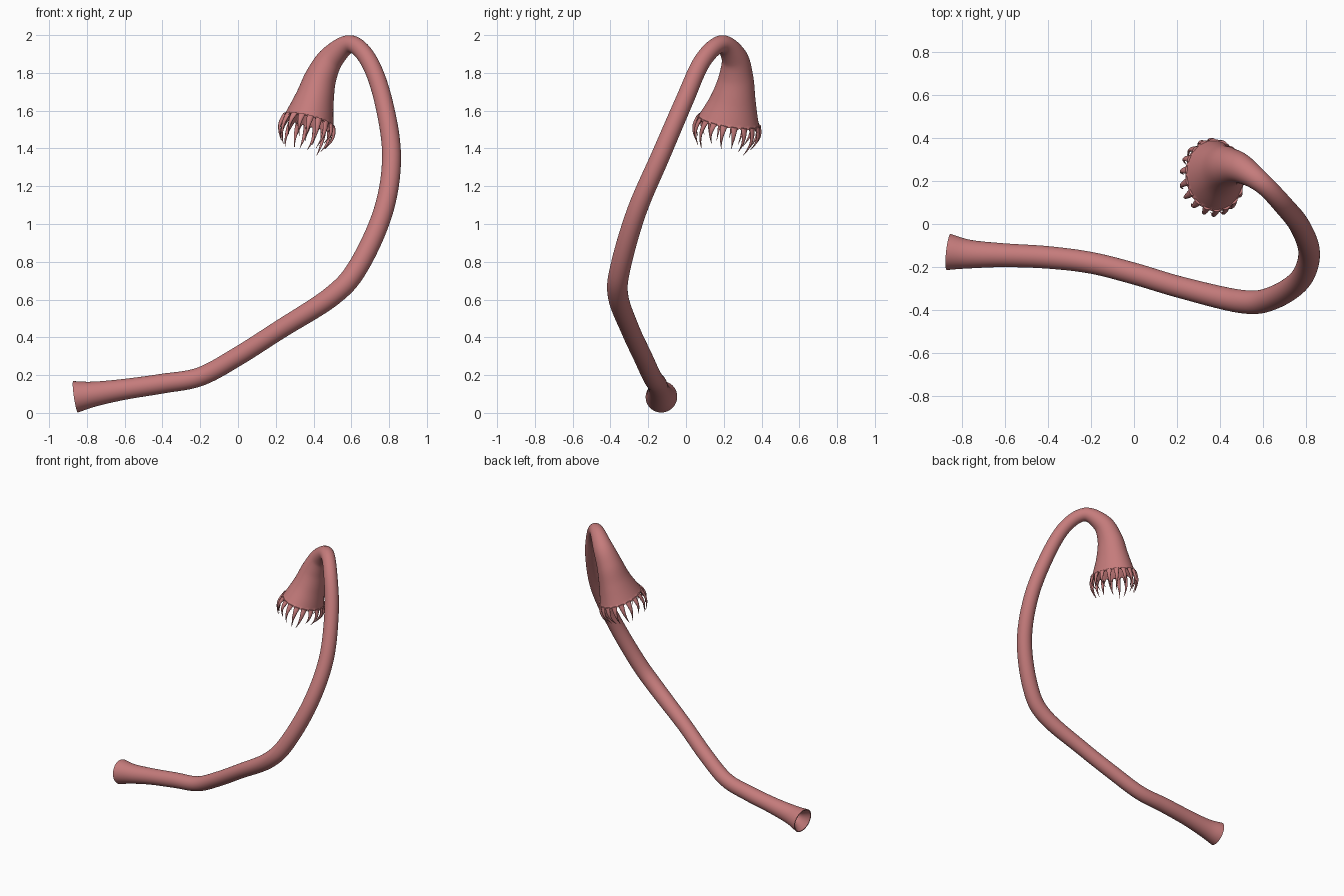
import bpy, bmesh, math, random
from mathutils import Vector

if "Cube" in bpy.data.objects:
    bpy.data.objects.remove(bpy.data.objects["Cube"])

random.seed(4)
SIDES, STEPS, TEETH = 40, 7, 18

skin = bpy.data.materials.new("pink_flesh")
skin.diffuse_color = (0.56, 0.2, 0.2, 1)
skin.use_nodes = True
skin.node_tree.nodes["Principled BSDF"].inputs["Base Color"].default_value = skin.diffuse_color

# Centre line of the stalk: x, y, z, radius
path = [Vector(p) for p in (
    (-0.86, -0.13, 0.085, 0.084), (-0.76, -0.14, 0.10, 0.066),
    (-0.60, -0.145, 0.125, 0.055), (-0.40, -0.155, 0.155, 0.052),
    (-0.20, -0.18, 0.192, 0.05), (0.0, -0.23, 0.30, 0.05),
    (0.22, -0.295, 0.44, 0.05), (0.50, -0.36, 0.62, 0.054),
    (0.64, -0.345, 0.78, 0.054), (0.77, -0.26, 1.07, 0.052),
    (0.813, -0.135, 1.36, 0.05), (0.77, -0.01, 1.65, 0.048),
    (0.695, 0.085, 1.86, 0.046), (0.60, 0.185, 1.952, 0.047),
    (0.50, 0.255, 1.885, 0.066), (0.44, 0.265, 1.78, 0.083),
    (0.405, 0.25, 1.66, 0.104), (0.37, 0.222, 1.525, 0.140))]


def spline(p, steps):
    """Catmull-Rom through all points"""
    q = [p[0] * 2 - p[1]] + p + [p[-1] * 2 - p[-2]]
    out = []
    for i in range(1, len(q) - 2):
        a, b, c, d = q[i - 1:i + 3]
        for s in range(steps):
            t = s / steps
            out.append(0.5 * (b * 2 + (c - a) * t + (a * 2 - b * 5 + c * 4 - d) * t * t
                              + (b * 3 - a - c * 3 + d) * t ** 3))
    return out + [p[-1]]


def loft(bm, rings):
    """Skin a list of rings and cap both ends"""
    vs = [[bm.verts.new(c) for c in r] for r in rings]
    for a, b in zip(vs, vs[1:]):
        n = len(a)
        for i in range(n):
            bm.faces.new((a[i], a[(i + 1) % n], b[(i + 1) % n], b[i]))
    bm.faces.new(vs[0][::-1])
    bm.faces.new(vs[-1])


def finish(bm, name):
    bmesh.ops.recalc_face_normals(bm, faces=bm.faces)
    me = bpy.data.meshes.new(name)
    bm.to_mesh(me)
    bm.free()
    ob = bpy.data.objects.new(name, me)
    bpy.context.collection.objects.link(ob)
    me.materials.append(skin)
    bpy.ops.object.select_all(action='DESELECT')
    ob.select_set(True)
    bpy.context.view_layer.objects.active = ob
    bpy.ops.object.shade_smooth_by_angle(angle=math.radians(50))
    return ob


pts = spline(path, STEPS)
N = len(pts)
pos = [p.to_3d() for p in pts]
rad = [p[3] for p in pts]

# Twist-free frames along the centre line
frames, u = [], Vector((0, 1, 0))
for i in range(N):
    t = (pos[min(i + 1, N - 1)] - pos[max(i - 1, 0)]).normalized()
    u = (u - t * u.dot(t)).normalized()
    frames.append((t, u.copy(), t.cross(u)))


def offset(i, ang, r):
    """Section offset; the bell widens front to back"""
    t, a, b = frames[i]
    o = (a * math.cos(ang) + b * math.sin(ang)) * r
    k = min(1, max(0, (i - (N - 26)) / 24))
    o.y *= 1 + 0.22 * k
    return o


def ring(i, r, arch=0):
    out = []
    for j in range(SIDES * 2):
        ang = math.pi * j / SIDES
        lift = arch * (0.5 - 0.5 * math.cos(ang * TEETH))
        out.append(pos[i] + offset(i, ang, r) - frames[i][0] * lift)
    return out


# Stalk and bell: hollow foot, outer skin, scalloped rim, hollow mouth
rings = [ring(i, r) for i, r in ((9, 0.03), (5, 0.034), (3, 0.048), (1, 0.068))]
rings.append(ring(0, rad[0] - 0.006))
rings += [ring(i, rad[i]) for i in range(N - 1)]
rings += [ring(N - 1, rad[-1], 0.022), ring(N - 1, rad[-1] - 0.012, 0.022)]
rings += [ring(i, rad[i] - 0.014) for i in range(N - 3, N - 22, -2)]
bm = bmesh.new()
loft(bm, rings)
finish(bm, "stalk_and_bell")

# Fringe of curved pointed teeth around the rim
bm = bmesh.new()
T = frames[-1][0]
for k in range(TEETH):
    ang = 2 * math.pi * k / TEETH
    o = offset(N - 1, ang, rad[-1] - 0.005)
    out = o.normalized()
    side = T.cross(out).normalized()
    length = random.uniform(0.085, 0.135)
    lean = random.uniform(-0.014, 0.014)
    rs = []
    for s in range(9):
        f = s / 8
        c = (pos[-1] + o + T * (-0.025 + (length + 0.025) * f)
             + out * (0.022 * math.sin(math.pi * f) - 0.012 * f - 0.004)
             + side * lean * f * f)
        w = 0.019 * (1 - f) ** 1.3 + 0.001
        d = 0.011 * (1 - f) ** 0.8 + 0.001
        rs.append([c + side * w * math.cos(a) + out * d * math.sin(a)
                   for a in (2 * math.pi * j / 10 for j in range(10))])
    loft(bm, rs)
finish(bm, "mouth_teeth")
